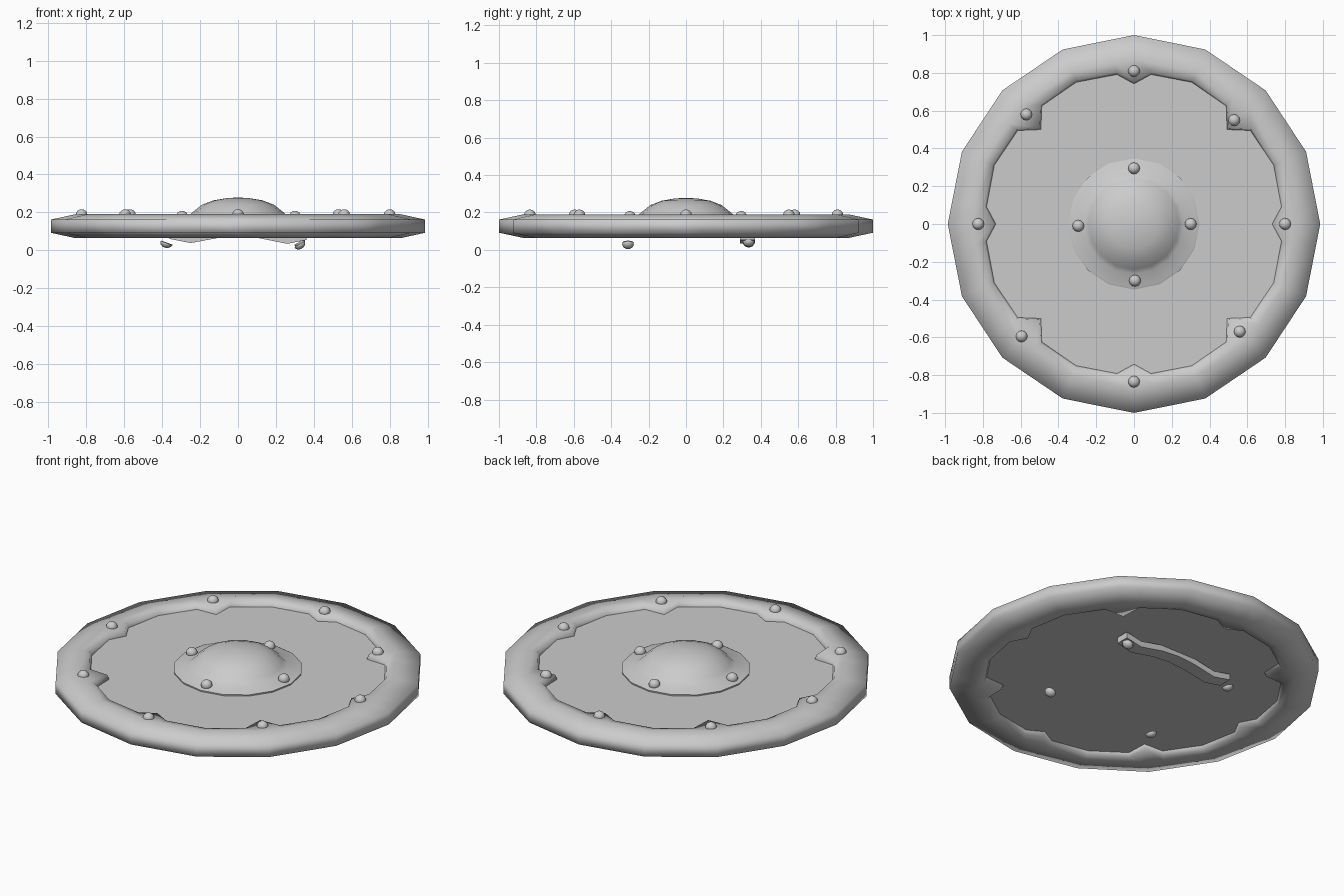
import bpy, bmesh
from math import sin, cos, pi, radians
from mathutils import Matrix

if "Cube" in bpy.data.objects:
    bpy.data.objects.remove(bpy.data.objects["Cube"])


def finish(name, bm, angle=40):
    bmesh.ops.recalc_face_normals(bm, faces=bm.faces)
    me = bpy.data.meshes.new(name)
    bm.to_mesh(me)
    bm.free()
    ob = bpy.data.objects.new(name, me)
    bpy.context.collection.objects.link(ob)
    bpy.ops.object.select_all(action='DESELECT')
    ob.select_set(True)
    bpy.context.view_layer.objects.active = ob
    bpy.ops.object.shade_smooth_by_angle(angle=radians(angle))
    return ob


def loft(bm, rings, closed=False):
    """Bridge consecutive vertex rings; each ring is a closed loop."""
    vs = [[bm.verts.new(p) for p in ring] for ring in rings]
    n = len(vs[0])
    pairs = list(zip(vs, vs[1:])) + ([(vs[-1], vs[0])] if closed else [])
    for a, b in pairs:
        for i in range(n):
            j = (i + 1) % n
            bm.faces.new((a[i], a[j], b[j], b[i]))
    return vs


def circle(r, z, n=16, y=0):
    return [(r * cos(2 * pi * i / n), y + r * sin(2 * pi * i / n), z) for i in range(n)]


def turned(name, profile, y=0):
    bm = bmesh.new()
    vs = loft(bm, [circle(r, z, 16, y) for r, z in profile])
    bm.faces.new(vs[0])
    bm.faces.new(vs[-1])
    return finish(name, bm)


# Flat board, recessed between the rim's two lips
turned("board", [(0.86, 0.097), (0.86, 0.155)])

# Sixteen-sided rim with eight notched tabs on its inner edge
def outer_radius(a):
    d = (a % 22.5) - 11.25
    return cos(radians(11.25)) / cos(radians(d))

stations = []
for k in range(8):
    tip = 0.74 if k % 2 == 0 else 0.705
    stations += [(45 * k, tip), (45 * k + 6.6, 0.795),
                 (45 * k + 22.5, 0.81), (45 * k + 38.4, 0.795)]
rings = []
for a, rin in stations:
    ro = outer_radius(a)
    section = [(rin, 0.15), (rin + 0.012, 0.182), (0.87 * ro, 0.19), (ro, 0.162),
               (ro, 0.092), (0.87 * ro, 0.064), (rin + 0.012, 0.072), (rin, 0.102)]
    c, s = cos(radians(a)), sin(radians(a))
    rings.append([(r * c * 0.986, r * s, z) for r, z in section])
bm = bmesh.new()
loft(bm, rings, closed=True)
finish("rim", bm, 85)

# Central boss: sloping flange running smoothly into the dome
turned("boss", [(0.345, 0.145), (0.347, 0.163), (0.335, 0.168), (0.265, 0.178),
                (0.24, 0.2), (0.19, 0.24), (0.13, 0.263), (0.06, 0.275), (0.01, 0.278)])


# Rivets
def rivet(name, x, y, z, r=0.031, h=0.025, down=False, tilt=0):
    bm = bmesh.new()
    bmesh.ops.create_uvsphere(bm, u_segments=12, v_segments=8, radius=1)
    bmesh.ops.scale(bm, vec=(r, r, h), verts=bm.verts)
    if down:
        bmesh.ops.bisect_plane(bm, geom=bm.verts[:] + bm.edges[:] + bm.faces[:],
                               plane_co=(0, 0, h * 0.1), plane_no=(0, 0, 1),
                               clear_outer=True)
        bmesh.ops.holes_fill(bm, edges=bm.edges)
    bm.transform(Matrix.Translation((x, y, z)) @ Matrix.Rotation(radians(tilt), 4, 'Y'))
    finish(name, bm, 60)


for i, (x, y) in enumerate([(0, 0.81), (-0.57, 0.58), (0.53, 0.55), (-0.825, 0),
                            (0.8, 0), (-0.595, -0.595), (0.56, -0.57), (0, -0.835)]):
    rivet(f"rim_rivet_{i}", x, y, 0.187, h=0.029)
for i, (x, y) in enumerate([(0, 0.295), (-0.295, -0.01), (0.3, 0), (0.005, -0.3)]):
    rivet(f"boss_rivet_{i}", x, y, 0.179, h=0.029)
for i, (x, y, z, t) in enumerate([(0.325, -0.31, 0.03, -30), (-0.38, -0.31, 0.037, 20),
                                  (0.325, 0.335, 0.042, -30), (-0.375, 0.335, 0.038, 20)]):
    rivet(f"grip_rivet_{i}", x, y, z, 0.031, 0.024, True, t)

# Bent grip strap on the back
path = [(-0.36, 0.06), (-0.25, 0.038), (-0.11, 0.064), (0, 0.072),
        (0.11, 0.064), (0.26, 0.034), (0.36, 0.054)]
bm = bmesh.new()
vs = loft(bm, [[(x, 0.29, z), (x, 0.37, z), (x, 0.37, z + 0.035), (x, 0.29, z + 0.035)]
               for x, z in path])
bm.faces.new(vs[0])
bm.faces.new(vs[-1])
finish("grip_strap", bm)
